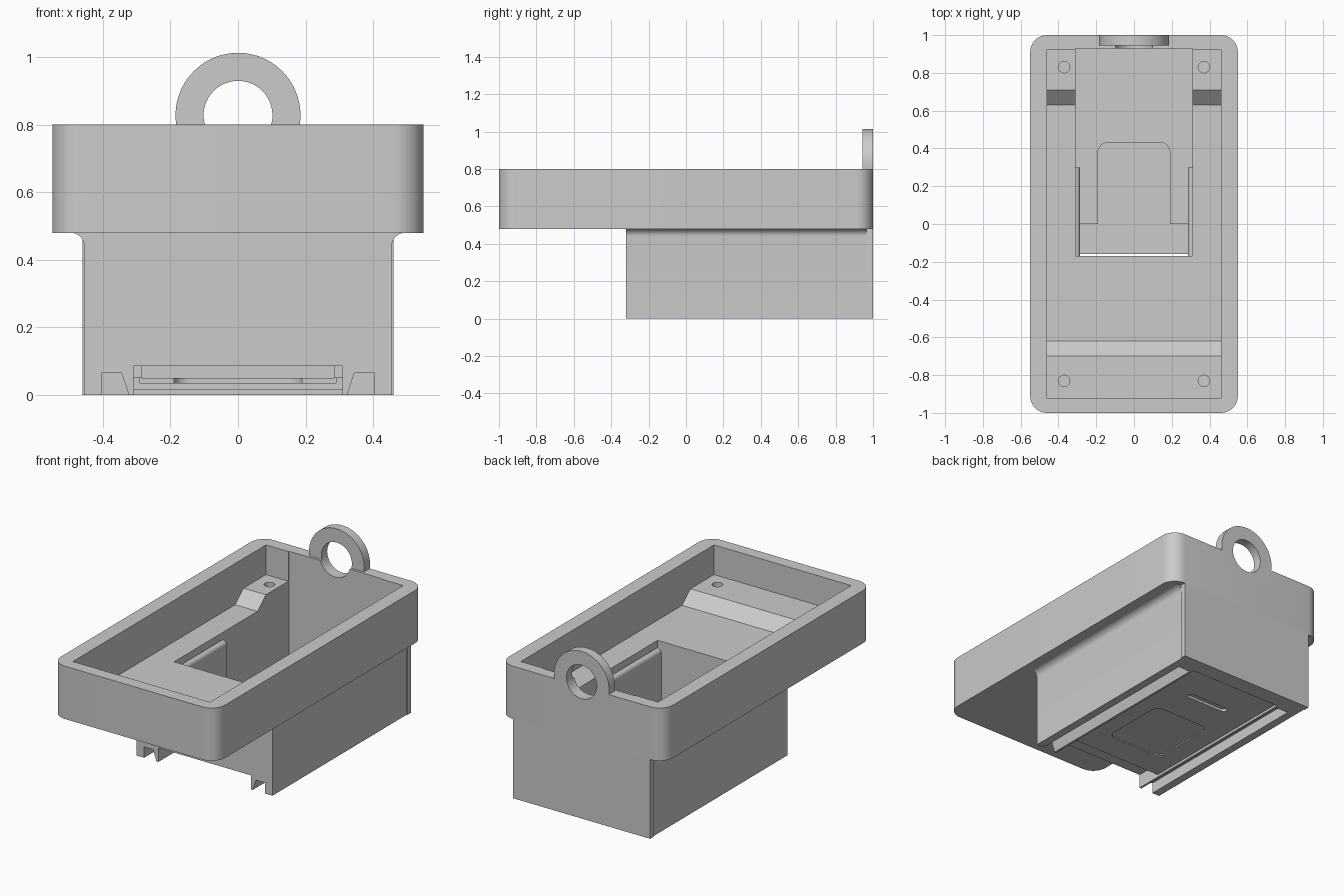
import bpy, bmesh
from math import sin, cos, pi, asin

cube = bpy.data.objects.get("Cube")
if cube:
    bpy.data.objects.remove(cube, do_unlink=True)

grey = bpy.data.materials.new("plain grey")
grey.use_nodes = True
colour = (0.6, 0.6, 0.6, 1)
grey.diffuse_color = colour
grey.node_tree.nodes["Principled BSDF"].inputs["Base Color"].default_value = colour


def prism(name, pts, axis, a, b):
    """Extrude a 2D outline along an axis from a to b."""
    place = {"x": lambda p, d: (d, p[0], p[1]),
             "y": lambda p, d: (p[0], d, p[1]),
             "z": lambda p, d: (p[0], p[1], d)}[axis]
    bm = bmesh.new()
    low = [bm.verts.new(place(p, a)) for p in pts]
    high = [bm.verts.new(place(p, b)) for p in pts]
    bm.faces.new(low)
    bm.faces.new(high)
    n = len(pts)
    for i in range(n):
        j = (i + 1) % n
        bm.faces.new((low[i], low[j], high[j], high[i]))
    bmesh.ops.recalc_face_normals(bm, faces=bm.faces)
    mesh = bpy.data.meshes.new(name)
    bm.to_mesh(mesh)
    bm.free()
    mesh.materials.append(grey)
    obj = bpy.data.objects.new(name, mesh)
    bpy.context.collection.objects.link(obj)
    return obj


def arc(cx, cy, r, start, end, steps):
    return [(cx + r * cos(start + (end - start) * i / steps),
             cy + r * sin(start + (end - start) * i / steps)) for i in range(steps + 1)]


def rounded(x0, x1, y0, y1, r, steps=10):
    corners = [(x1 - r, y1 - r), (x0 + r, y1 - r), (x0 + r, y0 + r), (x1 - r, y0 + r)]
    pts = []
    for k, (cx, cy) in enumerate(corners):
        pts += arc(cx, cy, r, k * pi / 2, (k + 1) * pi / 2, steps)
    return pts


def circle(cx, cy, r, n=48):
    return arc(cx, cy, r, 0, 2 * pi, n)[:-1]


def box(name, x0, x1, y0, y1, z0, z1):
    return prism(name, [(x0, y0), (x1, y0), (x1, y1), (x0, y1)], "z", z0, z1)


def mirrored(pts):
    return [(-x, y) for x, y in pts]


def cut(obj, cutters):
    bpy.context.view_layer.objects.active = obj
    for c in cutters:
        c.hide_render = True
        mod = obj.modifiers.new("cut", "BOOLEAN")
        mod.operation = "DIFFERENCE"
        mod.solver = "EXACT"
        mod.object = c
        bpy.ops.object.modifier_apply(modifier=mod.name)
        bpy.data.objects.remove(c, do_unlink=True)


def smooth(obj):
    bpy.ops.object.select_all(action="DESELECT")
    obj.select_set(True)
    bpy.context.view_layer.objects.active = obj
    bpy.ops.object.shade_smooth_by_angle(angle=0.5)


def cavity():
    return box("cavity_cutter", -0.31, 0.31, -0.17, 0.93, 0.05, 0.9)


# Open tray with raised, sloped end ledges
ring_z, ring_out, ring_in = 0.828, 0.185, 0.102
tray = prism("tray", rounded(-0.55, 0.55, -1, 1, 0.09), "z", 0.48, 0.80)
inside = [(-0.925, 0.9), (-0.925, 0.62), (-0.70, 0.62), (-0.62, 0.55),
          (0.63, 0.55), (0.71, 0.62), (0.925, 0.62), (0.925, 0.9)]
tray_cutters = [prism("tray_cutter", inside, "x", -0.46, 0.46), cavity(),
                prism("ring_hole_cutter", circle(0, ring_z, ring_in), "y", 0.85, 1.1)]
for sx in (-1, 1):
    for sy in (-1, 1):
        tray_cutters.append(prism("screw_hole_cutter",
                                  circle(0.37 * sx, 0.83 * sy, 0.03, 24), "z", 0.51, 0.7))
cut(tray, tray_cutters)
smooth(tray)

# Hanging ring on the back wall
drop = asin((ring_z - 0.80) / ring_out)
drop_in = asin((ring_z - 0.80) / ring_in)
ring_pts = (arc(0, ring_z, ring_out, -drop, pi + drop, 48)
            + arc(0, ring_z, ring_in, pi + drop_in, -drop_in, 40))
smooth(prism("hanging_ring", ring_pts, "y", 0.945, 1.0))

# Lower housing with coved side tops
side = [(0.455, 0)] + arc(0.495, 0.44, 0.04, pi, pi / 2, 8)
housing = prism("housing", side + mirrored(side)[::-1], "y", -0.32, 0.965)
groove = [(0.405, -0.01), (0.405, 0.065), (0.345, 0.065), (0.32, -0.01)]
cut(housing, [
    cavity(),
    box("front_opening_cutter", -0.31, 0.31, -0.4, -0.16, -0.1, 0.085),
    box("underside_cutter", -0.31, 0.31, -0.2, 0.90, -0.1, 0.015),
    # sunken pad in the floor, and its outline below
    prism("pad_cutter", rounded(-0.19, 0.19, -0.1, 0.43, 0.05), "z", 0.035, 0.1),
    box("front_step_cutter", -0.29, 0.29, -0.2, 0.0, 0.035, 0.1),
    prism("under_panel_cutter", rounded(-0.19, 0.19, 0.0, 0.43, 0.05), "z", -0.1, 0.022),
    prism("slot_cutter", rounded(-0.14, 0.14, 0.63, 0.67, 0.019), "z", -0.1, 0.03),
    prism("left_groove_cutter", groove, "y", -0.4, 0.88),
    prism("right_groove_cutter", mirrored(groove), "y", -0.4, 0.88),
])
smooth(housing)

# Back plate closing the housing
box("back_plate", -0.46, 0.46, 0.965, 1.0, 0, 0.48)

# Round-topped strips along the cavity walls
strip = [(0.31, 0.05), (0.285, 0.05)] + arc(0.31, 0.48, 0.025, pi, pi / 2, 6)
smooth(prism("left_wall_strip", strip, "y", -0.17, 0.30))
smooth(prism("right_wall_strip", mirrored(strip), "y", -0.17, 0.30))
